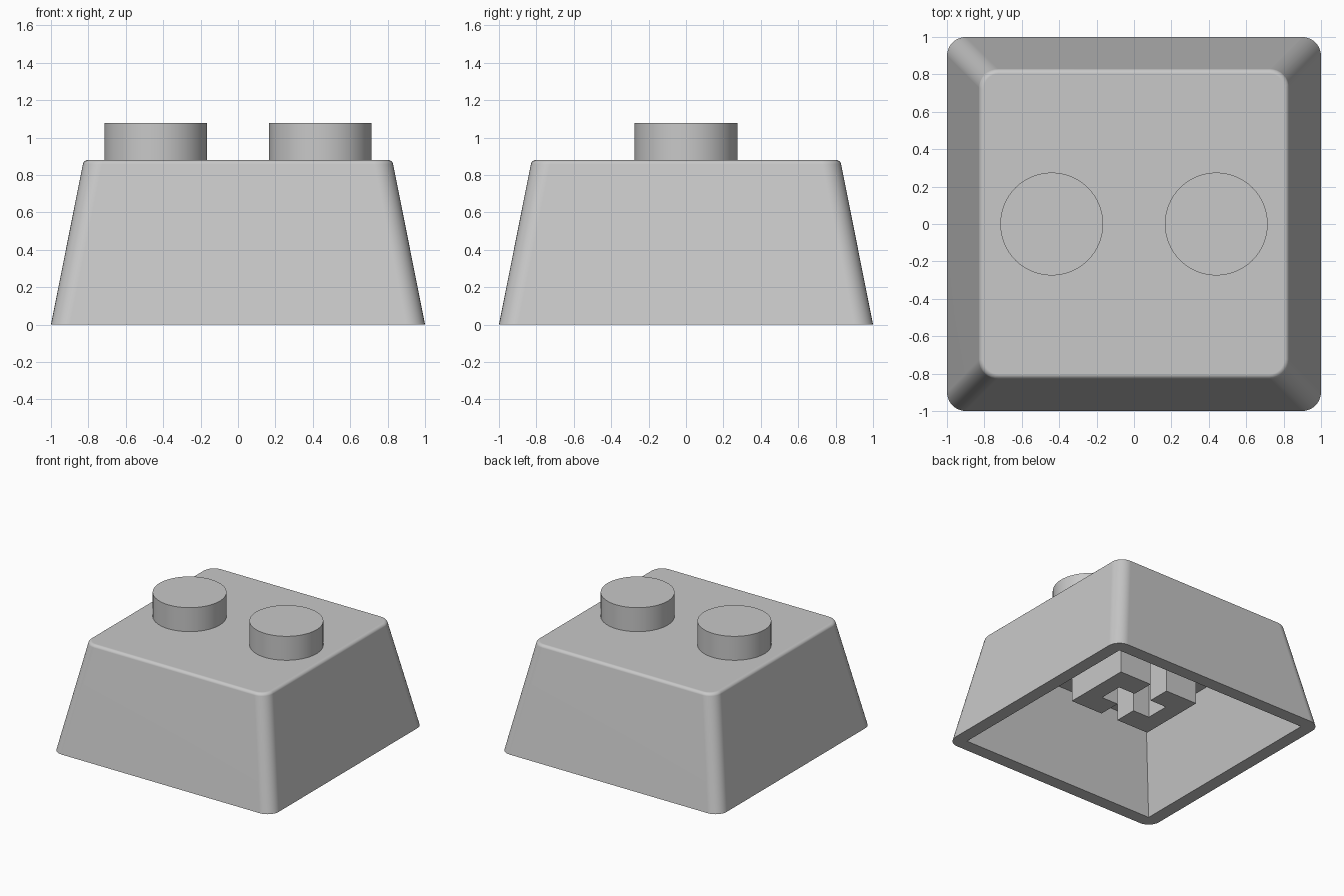
import bpy
import bmesh
import math

if "Cube" in bpy.data.objects:
    bpy.data.objects.remove(bpy.data.objects["Cube"], do_unlink=True)

# Single plastic colour
plastic = bpy.data.materials.new("grey plastic")
plastic.use_nodes = True
colour = (0.58, 0.58, 0.58, 1)
plastic.diffuse_color = colour
plastic.node_tree.nodes["Principled BSDF"].inputs["Base Color"].default_value = colour


def make_object(name, bm):
    bmesh.ops.recalc_face_normals(bm, faces=bm.faces)
    mesh = bpy.data.meshes.new(name)
    bm.to_mesh(mesh)
    bm.free()
    mesh.materials.append(plastic)
    obj = bpy.data.objects.new(name, mesh)
    bpy.context.collection.objects.link(obj)
    return obj


def frustum(low_half, high_half, low_z, high_z):
    bm = bmesh.new()
    bmesh.ops.create_cube(bm, size=2)
    for v in bm.verts:
        top = v.co.z > 0
        half = high_half if top else low_half
        v.co = (v.co.x * half, v.co.y * half, high_z if top else low_z)
    return bm


def smooth(obj, angle):
    bpy.ops.object.select_all(action="DESELECT")
    obj.select_set(True)
    bpy.context.view_layer.objects.active = obj
    bpy.ops.object.shade_smooth_by_angle(angle=math.radians(angle))


# Tapered cap with rounded corners and a softened top rim
TOP = 0.88
bm = frustum(1, 0.825, 0, TOP)
corners = [e for e in bm.edges if abs(e.verts[0].co.z - e.verts[1].co.z) > 0.5]
bmesh.ops.bevel(bm, geom=corners, offset=0.1, offset_type="OFFSET",
                segments=8, profile=0.5, affect="EDGES")
rim = [e for e in bm.edges if all(v.co.z > TOP - 0.01 for v in e.verts)]
bmesh.ops.bevel(bm, geom=rim, offset=0.022, offset_type="OFFSET",
                segments=4, profile=0.5, affect="EDGES")
cap = make_object("cap_shell", bm)

# Hollow underside
CEILING = 0.705
cutter = make_object("cavity_cutter", frustum(0.913, 0.75, -0.1, CEILING))
cutter.hide_render = True
cut = cap.modifiers.new("cavity", "BOOLEAN")
cut.operation = "DIFFERENCE"
cut.solver = "EXACT"
cut.object = cutter
bpy.context.view_layer.objects.active = cap
bpy.ops.object.modifier_apply(modifier="cavity")
bpy.data.objects.remove(cutter, do_unlink=True)
smooth(cap, 35)

# Keep the large faces flat-shaded beside the rounded edges
flat = cap.modifiers.new("flat_faces", "WEIGHTED_NORMAL")
flat.keep_sharp = True

# Two round studs on top
for side, name in ((1, "left_stud"), (-1, "right_stud")):
    bm = bmesh.new()
    bmesh.ops.create_cone(bm, cap_ends=True, segments=64,
                          radius1=0.275, radius2=0.275, depth=0.22)
    bmesh.ops.translate(bm, verts=bm.verts, vec=(side * 0.44, 0, 0.967))
    smooth(make_object(name, bm), 35)

# Mounting stem: two facing C-shaped blocks that leave a cross-shaped socket
HALF_X, HALF_Y, STEM_Z = 0.37, 0.287, 0.275
SLOT, POCKET_X, POCKET_Y = 0.078, 0.23, 0.1
outline = [(SLOT, -HALF_Y), (SLOT, -POCKET_Y), (POCKET_X, -POCKET_Y),
           (POCKET_X, POCKET_Y), (SLOT, POCKET_Y), (SLOT, HALF_Y),
           (HALF_X, HALF_Y), (HALF_X, -HALF_Y)]
for side, name in ((1, "left_stem_block"), (-1, "right_stem_block")):
    bm = bmesh.new()
    face = bm.faces.new([bm.verts.new((side * x, y, STEM_Z)) for x, y in outline])
    grown = bmesh.ops.extrude_face_region(bm, geom=[face], use_keep_orig=True)
    moved = [g for g in grown["geom"] if isinstance(g, bmesh.types.BMVert)]
    bmesh.ops.translate(bm, verts=moved, vec=(0, 0, CEILING + 0.02 - STEM_Z))
    make_object(name, bm)
